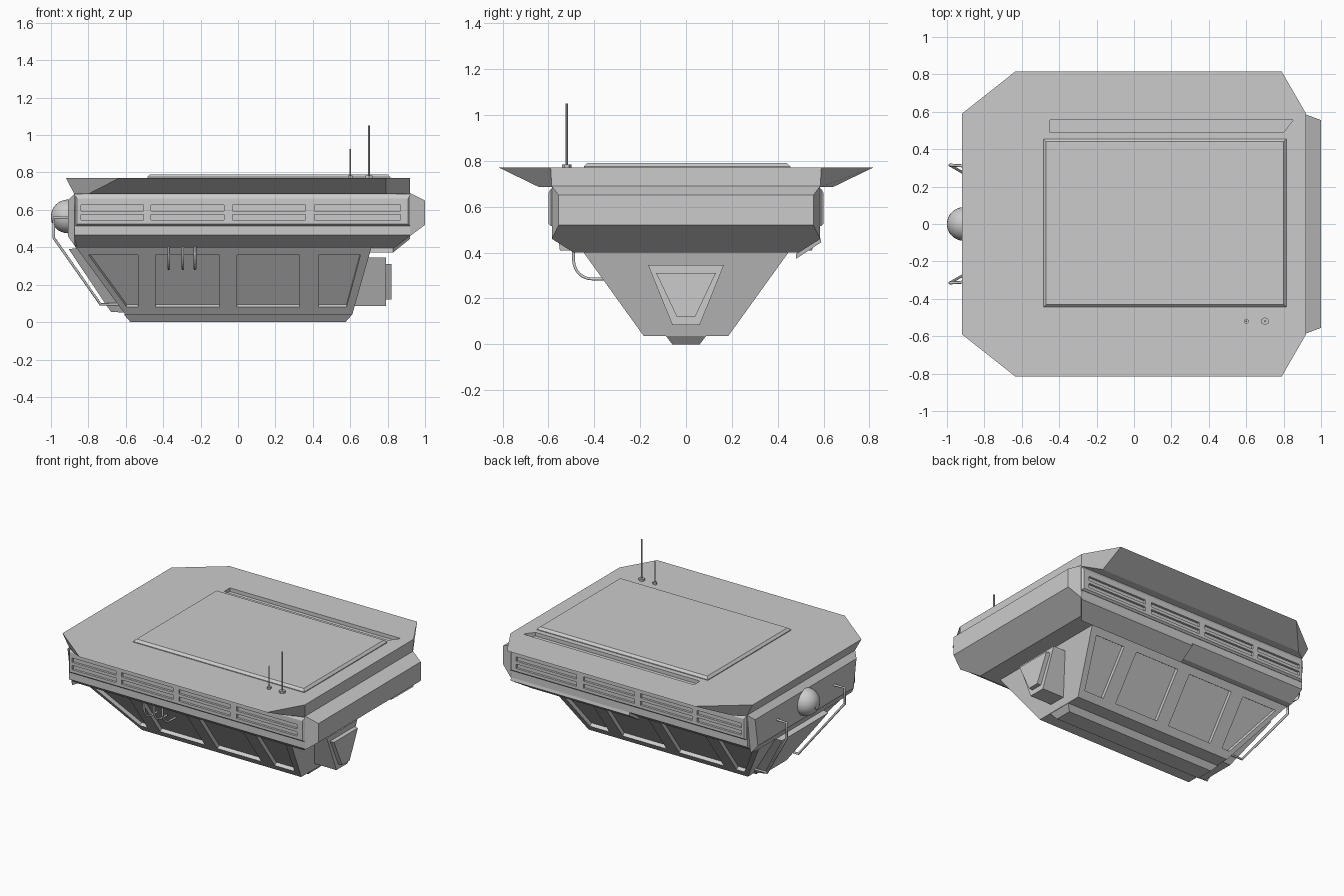
import bpy, bmesh, math
from mathutils import Vector

if "Cube" in bpy.data.objects:
    bpy.data.objects.remove(bpy.data.objects["Cube"])


def mesh_obj(name, bm):
    bmesh.ops.recalc_face_normals(bm, faces=bm.faces)
    me = bpy.data.meshes.new(name)
    bm.to_mesh(me)
    bm.free()
    ob = bpy.data.objects.new(name, me)
    bpy.context.collection.objects.link(ob)
    return ob


def add_loft(bm, rings):
    vs = [[bm.verts.new(p) for p in r] for r in rings]
    n = len(vs[0])
    for a, b in zip(vs, vs[1:]):
        for i in range(n):
            j = (i + 1) % n
            bm.faces.new((a[i], a[j], b[j], b[i]))
    bm.faces.new(vs[0][::-1])
    bm.faces.new(vs[-1])


def loft(name, rings):
    bm = bmesh.new()
    add_loft(bm, rings)
    return mesh_obj(name, bm)


def rect(x0, x1, y0, y1, z):
    return [(x0, y0, z), (x1, y0, z), (x1, y1, z), (x0, y1, z)]


def octa(x0, xa, xb, x1, yi, yo, z):
    half = [(x0, -yi), (xa, -yo), (xb, -yo), (x1, -yi)]
    return [(x, y, z) for x, y in half] + [(x, -y, z) for x, y in half[::-1]]


def end_ring(x, y_top, z_top, y_bot, z_bot):
    return [(x, -y_top, z_top), (x, y_top, z_top), (x, y_bot, z_bot), (x, -y_bot, z_bot)]


def cut(target, prisms):
    bm = bmesh.new()
    for rings in prisms:
        add_loft(bm, rings)
    cutter = mesh_obj("cutter", bm)
    cutter.hide_render = True
    mod = target.modifiers.new("cut", 'BOOLEAN')
    mod.object, mod.operation, mod.solver = cutter, 'DIFFERENCE', 'EXACT'
    bpy.context.view_layer.objects.active = target
    with bpy.context.temp_override(object=target, active_object=target):
        bpy.ops.object.modifier_apply(modifier="cut")
    bpy.data.objects.remove(cutter)


def tube(name, pts, r):
    cu = bpy.data.curves.new(name, 'CURVE')
    cu.dimensions = '3D'
    cu.bevel_depth, cu.bevel_resolution, cu.use_fill_caps = r, 1, True
    sp = cu.splines.new('POLY')
    sp.points.add(len(pts) - 1)
    for p, co in zip(sp.points, pts):
        p.co = (*co, 1)
    ob = bpy.data.objects.new(name, cu)
    bpy.context.collection.objects.link(ob)
    return ob


def cyl(name, r, h, loc, sides, rot=(0, 0, 0)):
    bpy.ops.mesh.primitive_cylinder_add(radius=r, depth=h, vertices=sides, location=loc, rotation=rot)
    bpy.context.object.name = name


# Roof with flared eaves and a slot beside the hatch
roof = loft("roof", [octa(-.875, -.80, .79, .92, .585, .64, .685),
                     octa(-.92, -.635, .79, .92, .59, .815, .77)])
slot = [(-.45, .49), (.80, .49), (.85, .555), (-.45, .555)]
cut(roof, [[[(x, y, z) for x, y in slot] for z in (.745, .80)]])

# Raised roof hatch with bevelled rim
loft("roof_hatch", [rect(-.485, .815, -.445, .455, .768), rect(-.485, .815, -.445, .455, .775),
                    rect(-.47, .80, -.43, .44, .79)])

# Upper body: vertical sides, tucked-in lower edge
loft("upper_body", [rect(-.87, .84, -.49, .49, .40), rect(-.875, .92, -.585, .585, .465),
                    rect(-.875, .92, -.585, .585, .69)])

# Chamfered end bumpers
loft("front_bumper", [end_ring(.84, .585, .69, .49, .40), end_ring(.92, .585, .69, .585, .46),
                      end_ring(1.0, .555, .65, .555, .52)])
loft("rear_bumper", [end_ring(-.86, .585, .685, .50, .41), end_ring(-.875, .585, .685, .55, .41),
                     end_ring(-.91, .55, .65, .52, .46)])

# Louvred side panels
cols = [(-.84, -.505), (-.465, -.075), (-.03, .36), (.41, .87)]
rows = [(.545, .575), (.595, .625)]
for s, side in ((-1, "left"), (1, "right")):
    panel = loft(side + "_louvre_panel",
                 [[(x, s * y, z) for x, z in ((-.87 + i, .515 + i), (.92 - i, .515 + i),
                                              (.92 - i, .68 - 2 * i), (-.87 + i, .68 - 2 * i))]
                  for y, i in ((.57, 0), (.588, 0), (.60, .01))])
    cut(panel, [[[(x0, s * y, z0), (x1, s * y, z0), (x1, s * y, z1), (x0, s * y, z1)]
                 for y in (.585, .62)] for x0, x1 in cols for z0, z1 in rows])

# Lower hull with recessed window bays
hull = loft("lower_hull", [rect(-.60, .61, -.185, .185, .037), rect(-.87, .715, -.45, .45, .405)])
bays = [[(-.535, .08), (-.535, .36), (-.80, .36), (-.595, .08)],
        [(-.44, .08), (-.10, .08), (-.10, .36), (-.44, .36)],
        [(-.005, .08), (.33, .08), (.33, .36), (-.005, .36)],
        [(.43, .08), (.58, .08), (.655, .36), (.43, .36)]]
prisms = []
for s in (-1, 1):
    n = Vector((0, s * .811, -.585))
    for bay in bays:
        face = [Vector((x, s * (.185 + (z - .037) * .72), z)) for x, z in bay]
        prisms.append([[p - n * .025 for p in face], [p + n * .06 for p in face]])
cut(hull, prisms)

# Keel
loft("keel", [rect(-.575, .575, -.06, .06, 0), rect(-.61, .61, -.09, .09, .04)])

# Front box with inset cover
loft("front_box", [end_ring(x, .165, .345, .06, .085) for x in (.60, .79)])
loft("front_box_cover", [end_ring(x, .13, .31, .04, .12) for x in (.78, .82)])

# Sloping rear plate
loft("rear_plate", [[(-.83, -.27, .40), (-.83, .27, .40), (-.60, .13, .05), (-.60, -.13, .05)],
                    [(-.905, -.25, .39), (-.905, .25, .39), (-.68, .12, .055), (-.68, -.12, .055)]])

# Thicker skirt panel on the far side
loft("skirt_panel", [[(.02, .585, .465), (.92, .585, .465), (.83, .48, .395), (.02, .48, .395)],
                     [(.02, .59, .445), (.92, .59, .445), (.83, .48, .373), (.02, .48, .373)]])

# Rear sensor ball with lens
bpy.ops.mesh.primitive_uv_sphere_add(radius=.09, segments=32, ring_count=16, location=(-.91, 0, .565))
bpy.context.object.name = "sensor_ball"
bpy.ops.object.shade_smooth_by_angle()
cyl("sensor_lens", .022, .02, (-.988, 0, .555), 16, (0, math.pi / 2, 0))

# Rear guard rails
for s, side in ((-1, "left"), (1, "right")):
    tube(side + "_guard_rail", [(-.90, s * .31, .56), (-.985, s * .315, .56), (-.985, s * .315, .45),
                                (-.735, s * .17, .095), (-.60, s * .17, .095)], .008)

# Bent pipes on the front side
for i, x in enumerate((-.37, -.295, -.23)):
    arc = [(x, -.41 - .08 * math.cos(a), .365 - .08 * math.sin(a))
           for a in (math.pi / 2 * k / 6 for k in range(7))]
    tube("pipe_%d" % i, [(x, -.49, .42)] + arc + [(x, -.35, .285)], .007)

# Antennas
for x, top, r, base in ((.70, 1.05, .006, .021), (.60, .925, .004, .014)):
    cyl("antenna_base", base, .016, (x, -.52, .776), 6)
    cyl("antenna_rod", r, top - .77, (x, -.52, (top + .77) / 2), 8)
